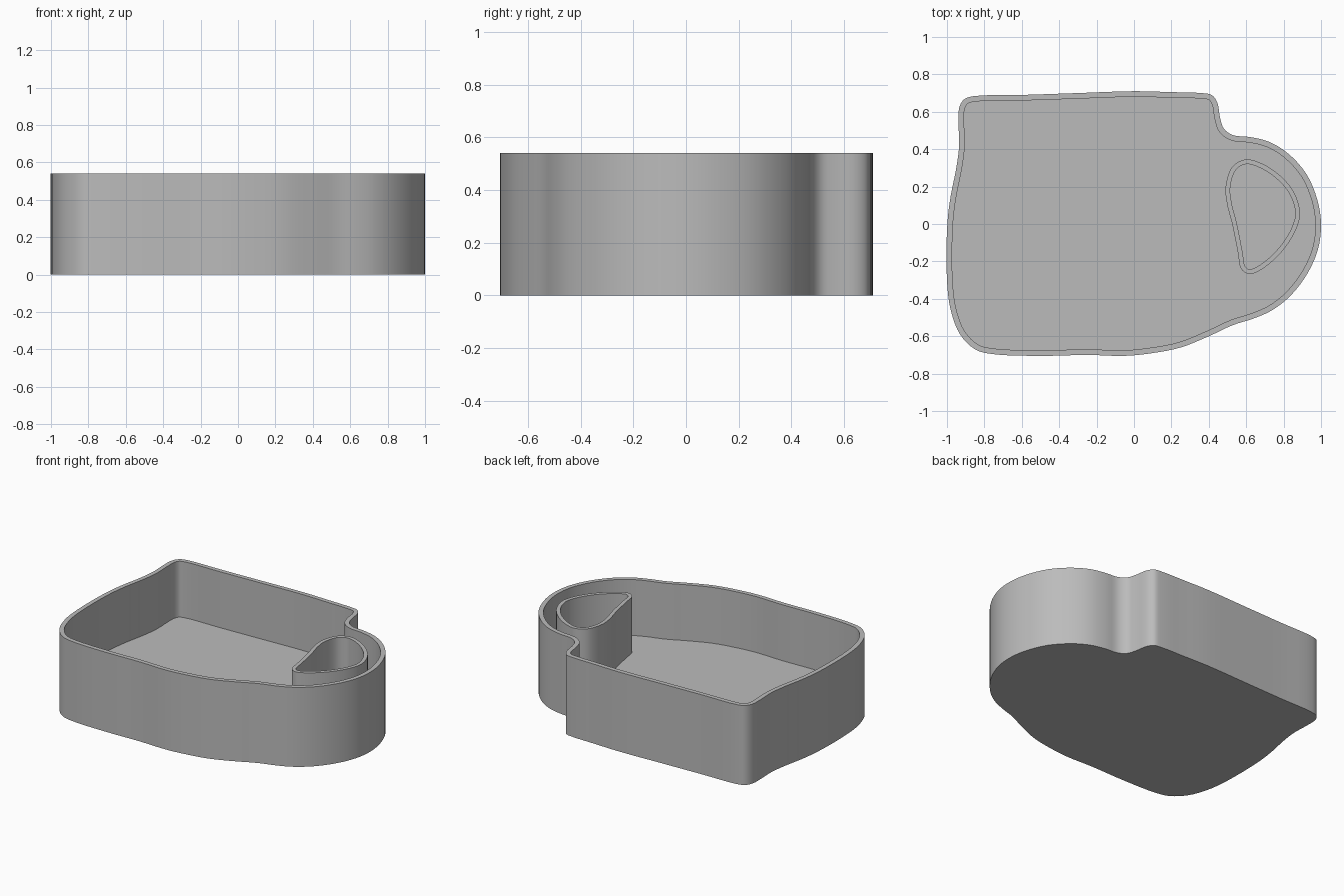
import bpy
import bmesh
from mathutils import Vector

cube = bpy.data.objects.get("Cube")
if cube:
    bpy.data.objects.remove(cube, do_unlink=True)

HEIGHT = 0.54
FLOOR = 0.16

grey = bpy.data.materials.new("plain grey")
grey.use_nodes = True
grey.diffuse_color = (0.5, 0.5, 0.5, 1)
shader = next(n for n in grey.node_tree.nodes if n.type == 'BSDF_PRINCIPLED')
shader.inputs["Base Color"].default_value = grey.diffuse_color


def smooth_outline(points, steps):
    """Closed centripetal Catmull-Rom curve through the points."""
    points = [Vector(p) for p in points]
    count = len(points)
    outline = []
    for i in range(count):
        a, b, c, d = (points[(i + k) % count] for k in (-1, 0, 1, 2))
        ta = 0
        tb = ta + (b - a).length ** 0.5
        tc = tb + (c - b).length ** 0.5
        td = tc + (d - c).length ** 0.5
        for s in range(steps):
            t = tb + (tc - tb) * s / steps
            ab = a.lerp(b, (t - ta) / (tb - ta))
            bc = b.lerp(c, (t - tb) / (tc - tb))
            cd = c.lerp(d, (t - tc) / (td - tc))
            left = ab.lerp(bc, (t - ta) / (tc - ta))
            right = bc.lerp(cd, (t - tb) / (td - tb))
            outline.append(left.lerp(right, (t - tb) / (tc - tb)))
    return outline


def inset_outline(outline, distance):
    """Shift a clockwise outline inwards along its normals."""
    result = []
    for i, p in enumerate(outline):
        along = (outline[(i + 1) % len(outline)] - outline[i - 1]).normalized()
        result.append(p + Vector((along.y, -along.x)) * distance)
    return result


def make_walled_part(name, outline, wall, bottom, inner_bottom, closed):
    """Wall with a flat rim; a closed part also gets an underside and a floor."""
    inner = inset_outline(outline, wall)
    bm = bmesh.new()
    levels = ((outline, bottom), (outline, HEIGHT), (inner, HEIGHT), (inner, inner_bottom))
    rings = [[bm.verts.new((p.x, p.y, z)) for p in line] for line, z in levels]
    pairs = list(zip(rings, rings[1:]))
    if closed:
        bm.faces.new(rings[0])
        bm.faces.new(rings[-1])
    else:
        pairs.append((rings[-1], rings[0]))
    for low, high in pairs:
        for i in range(len(low)):
            bm.faces.new((low[i - 1], low[i], high[i], high[i - 1]))
    bmesh.ops.recalc_face_normals(bm, faces=bm.faces)
    mesh = bpy.data.meshes.new(name)
    bm.to_mesh(mesh)
    bm.free()
    mesh.materials.append(grey)
    part = bpy.data.objects.new(name, mesh)
    bpy.context.collection.objects.link(part)
    bpy.ops.object.select_all(action='DESELECT')
    part.select_set(True)
    bpy.context.view_layer.objects.active = part
    bpy.ops.object.shade_smooth_by_angle()
    return part


# Cup-shaped tray, clockwise from the back left corner
body_points = [
    (-.935, .62), (-.91, .665), (-.86, .683), (-.6, .69), (-.3, .7), (0, .71),
    (.2, .705), (.36, .7), (.415, .69), (.445, .65), (.46, .57), (.48, .51),
    (.53, .475), (.62, .465), (.72, .44), (.82, .38), (.92, .27), (.98, .13),
    (1, 0), (.985, -.13), (.93, -.26), (.84, -.38), (.74, -.46), (.64, -.505),
    (.53, -.54), (.4, -.6), (.25, -.66), (.1, -.69), (-.05, -.705), (-.25, -.7),
    (-.5, -.705), (-.76, -.695), (-.85, -.67), (-.93, -.59), (-.98, -.46),
    (-1, -.3), (-.998, 0), (-.98, .15), (-.95, .3), (-.935, .42), (-.938, .53),
]
make_walled_part("tray", smooth_outline(body_points, 4), 0.03, 0, FLOOR, True)

# Upright ring outlining the opening of the handle
handle_points = [
    (.595, .345), (.68, .325), (.78, .26), (.855, .17), (.888, .06), (.87, -.02),
    (.82, -.11), (.75, -.19), (.67, -.25), (.615, -.268), (.573, -.24),
    (.555, -.15), (.525, 0), (.497, .11), (.49, .2), (.525, .305),
]
make_walled_part("handle_ring", smooth_outline(handle_points, 5), 0.025, FLOOR, FLOOR, False)
